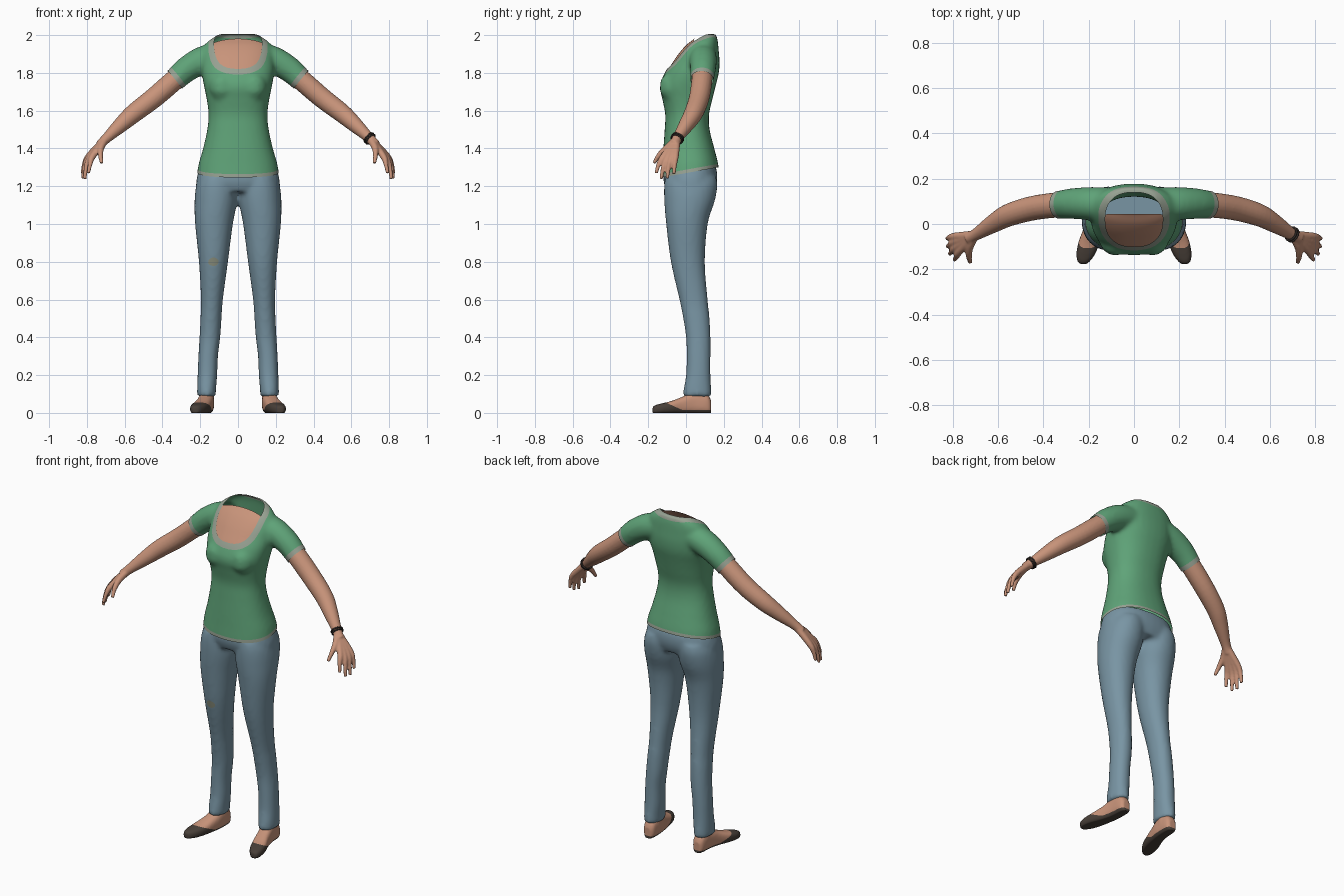
import bpy, bmesh, math
from mathutils import Vector
from mathutils.kdtree import KDTree

cube = bpy.data.objects.get("Cube")
if cube:
    bpy.data.objects.remove(cube, do_unlink=True)


def material(name, rgb):
    m = bpy.data.materials.new(name)
    m.use_nodes = True
    m.diffuse_color = (*rgb, 1)
    m.node_tree.nodes["Principled BSDF"].inputs["Base Color"].default_value = (*rgb, 1)
    return m


green = material("shirt green", (.115, .37, .19))
trim_grey = material("trim grey", (.31, .36, .29))
denim = material("denim blue", (.19, .30, .37))
patch_tan = material("patch tan", (.26, .28, .21))
skin = material("skin", (.58, .295, .195))
dark = material("shoe brown", (.065, .05, .04))
black = material("bracelet black", (.03, .023, .02))


def spline(pts, n=5):
    """Catmull-Rom through tuples of any length."""
    out = []
    for i in range(len(pts) - 1):
        quad = [pts[max(i - 1, 0)], pts[i], pts[i + 1], pts[min(i + 2, len(pts) - 1)]]
        for k in range(n):
            t = k / n
            out.append(tuple(b + .5 * t * (c - a + t * (2*a - 5*b + 4*c - d + t * (3*(b - c) + d - a)))
                             for a, b, c, d in zip(*quad)))
    return out + [pts[-1]]


def ring(c, u, v, e=2, n=32):
    def power(q):
        return math.copysign(abs(q) ** (2 / e), q)
    angles = [math.tau * i / n for i in range(n)]
    return [c + u * power(math.cos(a)) + v * power(math.sin(a)) for a in angles]


def loft(bm, rings):
    rows = [[bm.verts.new(p) for p in r] for r in rings]
    n = len(rows[0])
    for a, b in zip(rows, rows[1:]):
        for i in range(n):
            bm.faces.new((a[i], a[(i + 1) % n], b[(i + 1) % n], b[i]))
    bm.faces.new(rows[0][::-1])
    bm.faces.new(rows[-1])


def column(bm, rows, side=1, e=2.3):
    """Upright loft; each row is z, centre x, half width, front y, back y."""
    loft(bm, [ring(Vector((side * x, (f + b) / 2, z)), Vector((w, 0, 0)), Vector((0, (b - f) / 2, 0)), e)
              for z, x, w, f, b in spline(rows)])


def tube(bm, pts, side=1):
    """Round limb; each point is x, y, z, radius."""
    path = spline(pts)
    pos = [Vector((side * p[0], p[1], p[2])) for p in path]
    rings = []
    for i, p in enumerate(path):
        q = (pos[min(i + 1, len(pos) - 1)] - pos[max(i - 1, 0)]).to_track_quat('Z', 'Y')
        rings.append(ring(pos[i], q @ Vector((p[3], 0, 0)), q @ Vector((0, p[3], 0)), 2, 20))
    loft(bm, rings)


def solid(name, bm, voxel, rounds, mats):
    """Fuse overlapping parts into one smooth skin."""
    me = bpy.data.meshes.new(name)
    bm.to_mesh(me)
    bm.free()
    ob = bpy.data.objects.new(name, me)
    bpy.context.collection.objects.link(ob)
    mod = ob.modifiers.new("fuse", 'REMESH')
    mod.mode = 'VOXEL'
    mod.voxel_size = voxel
    mod = ob.modifiers.new("relax", 'SMOOTH')
    mod.factor, mod.iterations = .5, rounds
    deps = bpy.context.evaluated_depsgraph_get()
    ob.data = bpy.data.meshes.new_from_object(ob.evaluated_get(deps))
    ob.modifiers.clear()
    ob.data.materials.clear()
    for m in mats:
        ob.data.materials.append(m)
    ob.data.polygons.foreach_set("use_smooth", [True] * len(ob.data.polygons))
    return ob


def cut(ob, f, slot=None):
    """Cut along f = 0; where f < 0 colour the faces, or delete them if no slot is given."""
    bm = bmesh.new()
    bm.from_mesh(ob.data)
    val = {v: f(v.co) for v in bm.verts}
    fresh = []
    for e in list(bm.edges):
        a, b = e.verts
        if val[a] * val[b] < 0:
            t = val[a] / (val[a] - val[b])
            fresh.append(bmesh.utils.edge_split(e, a, min(max(t, .02), .98))[1])
    bmesh.ops.connect_verts(bm, verts=fresh)
    inside = [p for p in bm.faces if f(p.calc_center_median()) < 0]
    if slot is None:
        bmesh.ops.delete(bm, geom=inside, context='FACES')
    else:
        for p in inside:
            p.material_index = slot
    bm.to_mesh(ob.data)
    bm.free()


# Shirt: torso, bust and short sleeves
bm = bmesh.new()
column(bm, [(1.19, 0, .222, -.13, .178), (1.25, 0, .219, -.13, .178), (1.32, 0, .208, -.125, .17),
            (1.4, 0, .185, -.12, .15), (1.5, 0, .163, -.113, .125), (1.58, 0, .156, -.11, .122),
            (1.66, 0, .166, -.125, .14), (1.73, 0, .18, -.138, .157), (1.8, 0, .192, -.113, .174),
            (1.86, 0, .192, -.075, .178), (1.91, 0, .188, -.04, .174), (1.955, 0, .17, .0, .17),
            (1.985, 0, .135, .04, .165), (2.005, 0, .1, .06, .16)])
for s in (1, -1):
    tube(bm, [(.08, .085, 1.895, .075), (.185, .09, 1.868, .074), (.27, .09, 1.82, .068),
              (.33, .085, 1.767, .062), (.39, .078, 1.715, .06)], s)
    tube(bm, [(.08, -.04, 1.79, .04), (.083, -.07, 1.74, .068), (.08, -.065, 1.7, .066), (.075, -.05, 1.64, .04)], s)
shirt = solid("shirt", bm, .012, 6, [green, trim_grey])


def neck(p):
    if p.z < 1.75:
        return 1
    return (abs(p.x / .127) ** 2.4 + abs((p.y - .02) / .12) ** 2.4) ** (1 / 2.4) - 1


def hem(p):
    return p.z - 1.248 - .18 * (p.y + .12)


def cuff(p):
    if abs(p.x) < .24:
        return 1
    return -Vector((.77, -.05, -.63)).dot(Vector((abs(p.x), p.y, p.z)) - Vector((.335, .085, 1.763)))


# Chest skin showing in the neckline
chest = shirt.copy()
chest.data = shirt.data.copy()
chest.name = "chest"
bpy.context.collection.objects.link(chest)
chest.data.materials.clear()
chest.data.materials.append(skin)
cut(chest, lambda p: .2 - neck(p))
cut(chest, lambda p: .04 - p.y)
for v, n in [(v, v.normal.copy()) for v in chest.data.vertices]:
    v.co -= n * .006

# Open the shirt and colour its borders
cut(shirt, hem)
cut(shirt, cuff)
cut(shirt, neck)
bm = bmesh.new()
bm.from_mesh(shirt.data)
rim = [v.co.copy() for v in bm.verts if v.is_boundary and v.co.z > 1.75 and abs(v.co.x) < .2]
bm.free()
tree = KDTree(len(rim))
for i, p in enumerate(rim):
    tree.insert(p, i)
tree.balance()
cut(shirt, lambda p: tree.find(p)[2] - .034, 1)
cut(shirt, lambda p: hem(p) - .018, 1)
cut(shirt, lambda p: cuff(p) - .026, 1)

# Jeans: hips and two legs
bm = bmesh.new()
column(bm, [(1.17, 0, .222, -.1, .145), (1.22, 0, .222, -.118, .163), (1.27, 0, .212, -.118, .165),
            (1.31, 0, .198, -.11, .155)])
for s in (1, -1):
    column(bm, [(.085, .167, .049, -.015, .134), (.13, .166, .05, -.012, .133), (.2, .162, .052, 0, .13),
                (.3, .158, .052, .003, .13), (.4, .149, .055, 0, .13), (.5, .143, .056, -.015, .125),
                (.6, .138, .058, -.035, .115), (.8, .13, .077, -.08, .1), (1, .127, .1, -.105, .115),
                (1.12, .117, .113, -.115, .152), (1.2, .112, .11, -.116, .166), (1.25, .105, .1, -.11, .16)], s, 2.1)
jeans = solid("jeans", bm, .012, 5, [denim, patch_tan])
cut(jeans, lambda p: 1 if p.y > 0 else ((p.x + .13) / .028) ** 2 + ((p.z - .8) / .023) ** 2 - 1, 1)

# Arms with hands, and feet with low shoes
wrist = (.7, -.048, 1.45)
fingers = [((.768, -.118, 1.36), (.782, -.143, 1.32), (.792, -.158, 1.268)),
           ((.782, -.1, 1.352), (.803, -.12, 1.30), (.812, -.132, 1.238)),
           ((.79, -.078, 1.352), (.812, -.092, 1.30), (.822, -.1, 1.24)),
           ((.79, -.055, 1.36), (.814, -.06, 1.315), (.824, -.064, 1.265))]
for s, label in ((1, "left"), (-1, "right")):
    bm = bmesh.new()
    tube(bm, [(.24, .09, 1.842, .05), (.33, .085, 1.767, .055), (.445, .07, 1.668, .054), (.55, .04, 1.587, .05),
              (.62, .002, 1.525, .041), (.695, -.045, 1.455, .027), (.73, -.063, 1.42, .026)], s)
    for knuckle, joint, tip in fingers:
        tube(bm, [(*wrist, .02), (*knuckle, .017), (*joint, .0125), (*tip, .009)], s)
    tube(bm, [(*wrist, .02), (.725, -.1, 1.405, .018), (.728, -.142, 1.365, .0135), (.722, -.17, 1.322, .009)], s)
    solid(label + "_arm", bm, .0055, 4, [skin])

    bm = bmesh.new()
    rows = [(.133, .165, .022, .065), (.11, .165, .036, .1), (.04, .168, .041, .11), (-.02, .18, .043, .085),
            (-.08, .198, .047, .062), (-.13, .212, .042, .05), (-.165, .222, .027, .04), (-.177, .224, .012, .03)]
    loft(bm, [ring(Vector((s * x, y, h / 2 - .003)), Vector((w, 0, 0)), Vector((0, 0, h / 2 + .003)), 2.7)
              for y, x, w, h in spline(rows)])
    tube(bm, [(.165, .07, .05, .04), (.164, .068, .12, .038), (.163, .066, .18, .038)], s)
    foot = solid(label + "_foot", bm, .007, 3, [skin, dark])
    for v in foot.data.vertices:
        v.co.z = max(v.co.z, 0)
    cut(foot, lambda p: min(p.z - .015, p.y + .03 + 2.2 * (p.z - .02)), 1)

# Bracelet of two bands on the left wrist
along = Vector((.075, -.045, -.07)).normalized()
for i in (-1, 1):
    bpy.ops.mesh.primitive_torus_add(major_radius=.031, minor_radius=.005, major_segments=32, minor_segments=8,
                                     location=Vector((.697, -.046, 1.453)) + along * i * .006,
                                     rotation=along.to_track_quat('Z', 'Y').to_euler())
    band = bpy.context.object
    band.name = "bracelet_band"
    band.data.materials.append(black)
    bpy.ops.object.shade_smooth()
